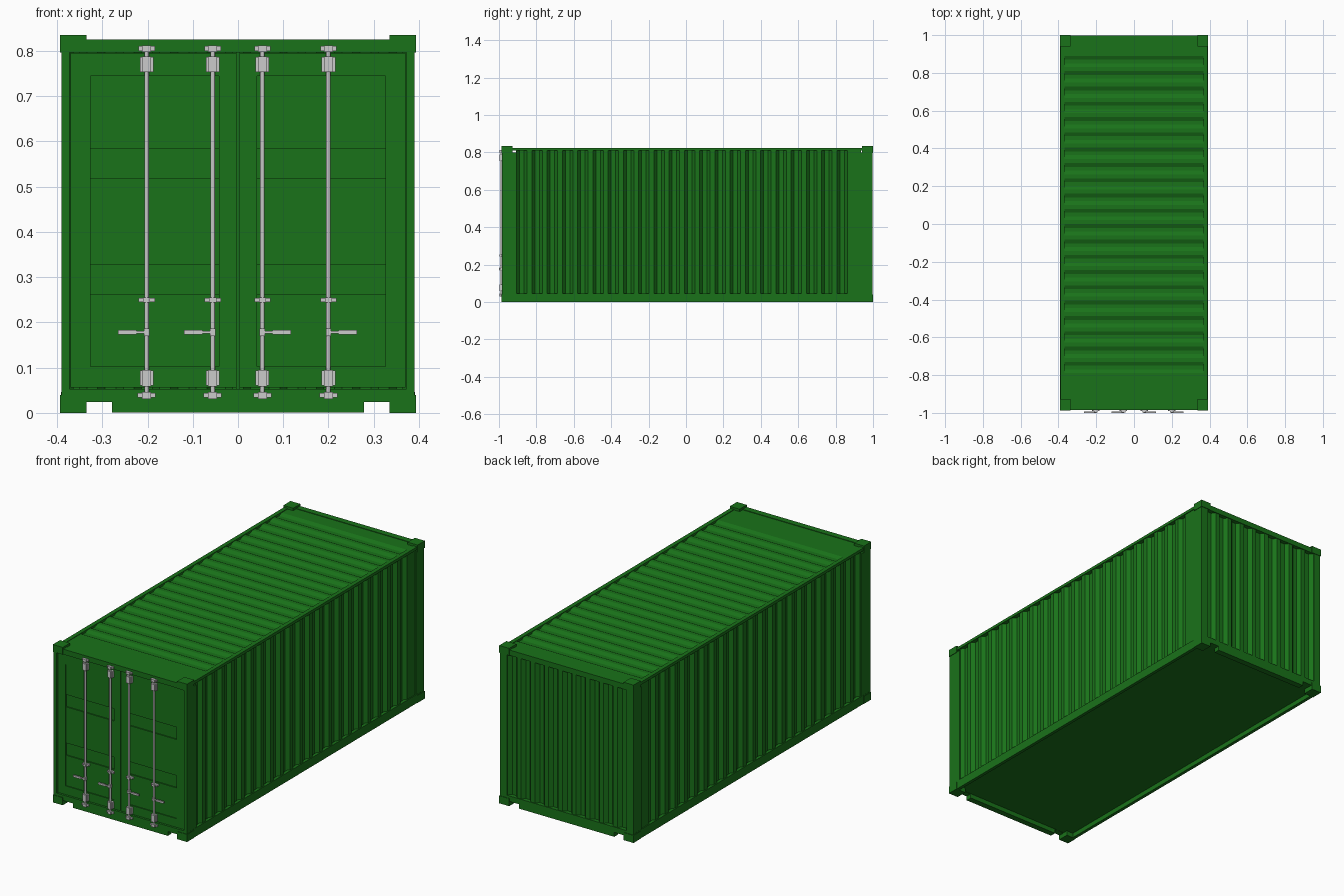
import bpy, bmesh, math
from mathutils import Vector

if "Cube" in bpy.data.objects:
    bpy.data.objects.remove(bpy.data.objects["Cube"])

green = bpy.data.materials.new("green_paint")
green.diffuse_color = (0.01, 0.17, 0.01, 1)
green.use_nodes = True
green.node_tree.nodes["Principled BSDF"].inputs["Base Color"].default_value = green.diffuse_color


def make_object(name, bm, mat):
    bmesh.ops.recalc_face_normals(bm, faces=bm.faces)
    me = bpy.data.meshes.new(name)
    bm.to_mesh(me)
    bm.free()
    ob = bpy.data.objects.new(name, me)
    bpy.context.collection.objects.link(ob)
    if mat:
        me.materials.append(mat)
    return ob


def add_box(bm, x0, x1, y0, y1, z0, z1):
    vs = bmesh.ops.create_cube(bm, size=1)["verts"]
    for v in vs:
        v.co = Vector(((x0 + x1) / 2 + v.co.x * (x1 - x0),
                       (y0 + y1) / 2 + v.co.y * (y1 - y0),
                       (z0 + z1) / 2 + v.co.z * (z1 - z0)))


def boxes(name, items, mat=green):
    bm = bmesh.new()
    for b in items:
        add_box(bm, *b)
    return make_object(name, bm, mat)


def mirrored(items):
    return items + [(-b[1], -b[0], *b[2:]) for b in items]


def corrugated(name, start, end, first, count, period, widths, depth, thick, place, lo, hi):
    """Trapezoid-grooved sheet; widths = slope, groove floor, slope within a period."""
    a, b, c = widths
    pts = [(start, 0)]
    for i in range(count):
        t = first + i * period
        pts += [(t, 0), (t + a, depth), (t + a + b, depth), (t + a + b + c, 0)]
    pts.append((end, 0))
    bm = bmesh.new()
    rows = [[bm.verts.new(place(t, d + off, h)) for t, d in pts]
            for h, off in ((lo, 0), (hi, 0), (hi, thick), (lo, thick))]
    for r in range(4):
        p, q = rows[r], rows[(r + 1) % 4]
        for i in range(len(pts) - 1):
            bm.faces.new((p[i], p[i + 1], q[i + 1], q[i]))
    for i in (0, -1):
        bm.faces.new([r[i] for r in rows])
    return make_object(name, bm, green)


Y0, Y1 = -0.987, 1.0

# Corner castings
boxes("corner_castings", mirrored([
    (0.335, 0.393, y, y + 0.06, z, z + h)
    for y in (Y0, Y1 - 0.06) for z, h in ((0, 0.04), (0.797, 0.038))]))

# Corner posts
boxes("corner_posts", mirrored([
    (0.372, 0.390, Y0 + 0.003, -0.905, 0.035, 0.80),
    (0.350, 0.390, 0.93, Y1 - 0.003, 0.035, 0.80)]))

# Long side rails
boxes("side_rails", mirrored([
    (0.374, 0.391, Y0 + 0.02, Y1 - 0.02, 0.0, 0.046),
    (0.368, 0.390, Y0 + 0.02, Y1 - 0.02, 0.81, 0.825)]))

# End sills with lifting notches, and end headers
ends = []
for a, b in ((Y0 + 0.003, Y0 + 0.035), (Y1 - 0.035, Y1 - 0.003)):
    ends += [(-0.278, 0.278, a, b, 0.001, 0.024),
             (-0.374, 0.374, a, b, 0.024, 0.053),
             (-0.374, 0.374, a, b, 0.797, 0.825)]
boxes("end_sills_and_headers", ends)

# Floor
boxes("floor", [(-0.376, 0.376, Y0 + 0.03, Y1 - 0.03, 0.025, 0.04)])

# Corrugated side walls, back wall and roof
for name, s in (("right_wall", 1), ("left_wall", -1)):
    corrugated(name, -0.91, 0.935, -0.905, 22, 0.0815, (0.016, 0.024, 0.016), 0.018, 0.004,
               lambda t, d, h, s=s: (s * (0.386 - d), t, h), 0.04, 0.815)
corrugated("back_wall", -0.355, 0.355, -0.350, 9, 0.0805, (0.016, 0.024, 0.016), 0.018, 0.004,
           lambda t, d, h: (t, 0.993 - d, h), 0.045, 0.805)
corrugated("roof", Y0 + 0.01, Y1 - 0.01, -0.79, 21, 0.081, (0.02, 0.02, 0.02), 0.009, 0.004,
           lambda t, d, h: (h, t, 0.822 - d), -0.37, 0.37)

# Door leaves: backing, outer frame, raised fields between two recessed bands
BACK, FIELD, FACE = -0.967, -0.973, -0.978
leaf = [(0.003, 0.370, BACK, -0.955, 0.056, 0.795),
        (0.003, 0.042, FACE, BACK, 0.056, 0.795),
        (0.326, 0.370, FACE, BACK, 0.056, 0.795),
        (0.042, 0.326, FACE, BACK, 0.056, 0.102),
        (0.042, 0.326, FACE, BACK, 0.745, 0.795)]
leaf += [(0.042, 0.326, FIELD, BACK, a, b)
         for a, b in ((0.102, 0.262), (0.327, 0.518), (0.583, 0.745))]
boxes("door_leaves", mirrored(leaf))
boxes("door_seal", [(-0.003, 0.003, -0.974, -0.955, 0.05, 0.797)])

# Locking bars with brackets, cams, guides and handles
BAR_Y = -0.988
for i, x in enumerate((-0.202, -0.056, 0.054, 0.200)):
    bm = bmesh.new()
    bar = bmesh.ops.create_cone(bm, cap_ends=True, segments=12, radius1=0.005,
                                radius2=0.005, depth=0.78)["verts"]
    bmesh.ops.translate(bm, verts=bar, vec=(x, BAR_Y, 0.421))
    for half, y, z0, z1 in ((0.010, -0.998, 0.798, 0.812), (0.018, -0.991, 0.800, 0.811),
                            (0.010, -0.998, 0.753, 0.788), (0.015, -0.990, 0.753, 0.787),
                            (0.008, -0.996, 0.244, 0.255), (0.018, -0.988, 0.245, 0.254),
                            (0.010, -0.998, 0.058, 0.095), (0.015, -0.990, 0.060, 0.094),
                            (0.010, -0.998, 0.031, 0.046), (0.020, -0.991, 0.034, 0.044)):
        add_box(bm, x - half, x + half, y, -0.972, z0, z1)
    s = -1 if x < 0 else 1
    for a, b, h in ((-0.003, 0.025, 0.003), (0.022, 0.063, 0.005)):
        xa, xb = sorted((x + s * a, x + s * b))
        add_box(bm, xa, xb, -1.0, -0.992, 0.178 - h, 0.178 + h)
    add_box(bm, x - 0.006, x + 0.006, -0.998, -0.982, 0.170, 0.186)
    make_object(f"locking_bar_{i + 1}", bm, None)
